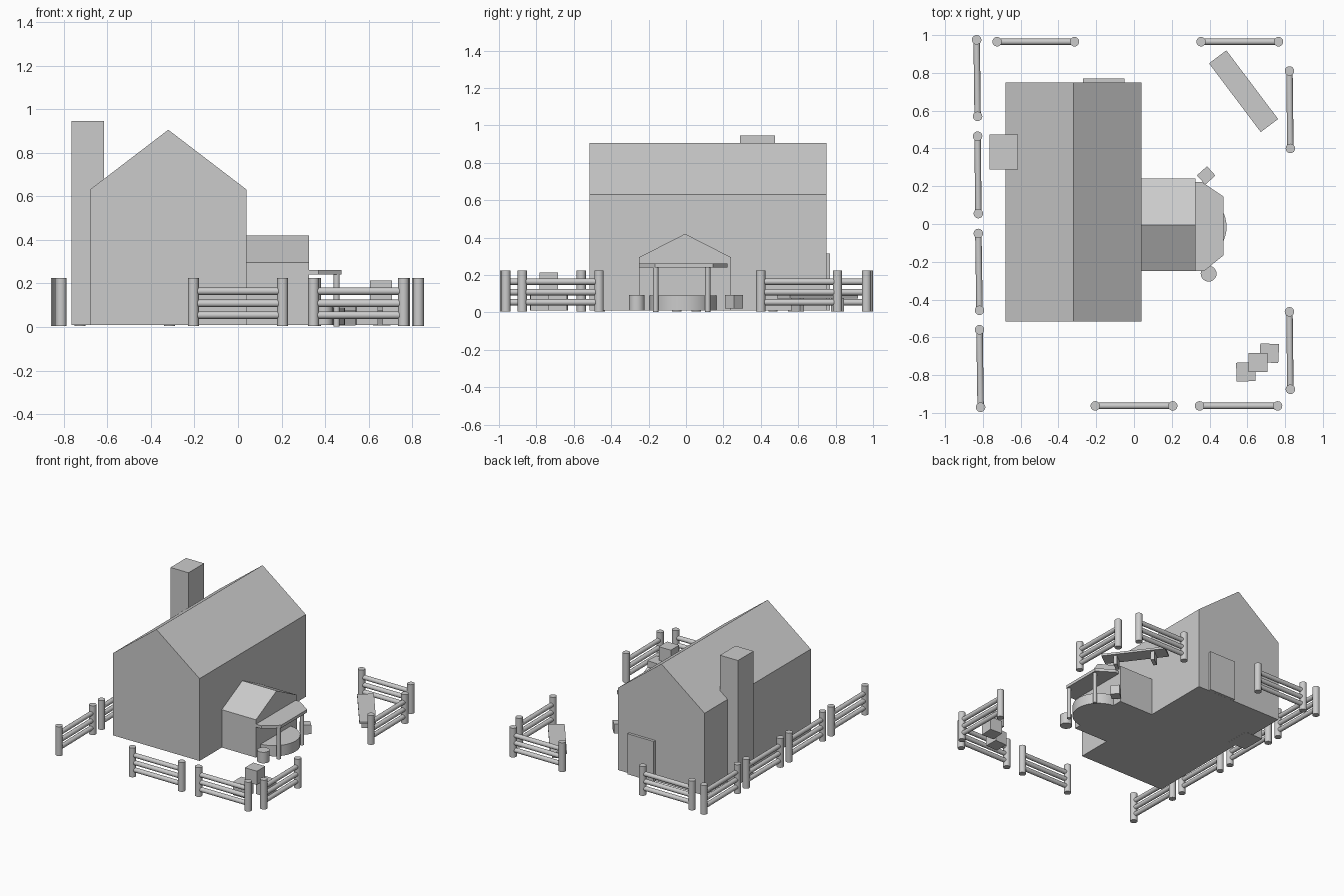
import bpy
from math import radians, hypot, atan2
from mathutils import Vector

if "Cube" in bpy.data.objects:
    bpy.data.objects.remove(bpy.data.objects["Cube"])


def prism(name, profile, direction, place):
    """Extrude a 2D profile; place maps profile points to 3D."""
    a = [Vector(place(*p)) for p in profile]
    d = Vector(direction)
    n = len(a)
    faces = [tuple(range(n))[::-1], tuple(range(n, 2 * n))]
    faces += [(i, (i + 1) % n, n + (i + 1) % n, n + i) for i in range(n)]
    me = bpy.data.meshes.new(name)
    me.from_pydata(a + [v + d for v in a], [], faces)
    ob = bpy.data.objects.new(name, me)
    bpy.context.collection.objects.link(ob)
    # keep normals pointing outward
    bpy.context.view_layer.objects.active = ob
    bpy.ops.object.select_all(action='DESELECT')
    ob.select_set(True)
    bpy.ops.object.mode_set(mode='EDIT')
    bpy.ops.mesh.select_all(action='SELECT')
    bpy.ops.mesh.normals_make_consistent(inside=False)
    bpy.ops.object.mode_set(mode='OBJECT')
    return ob


def box(name, centre, size, turn=0):
    bpy.ops.mesh.primitive_cube_add(size=1, location=centre,
                                    rotation=(0, 0, radians(turn)))
    ob = bpy.context.object
    ob.name = name
    ob.scale = size
    return ob


def rod(name, a, b, r, sides=24):
    a, b = Vector(a), Vector(b)
    d = b - a
    bpy.ops.mesh.primitive_cylinder_add(vertices=sides, radius=r, depth=d.length,
                                        location=(a + b) / 2)
    ob = bpy.context.object
    ob.name = name
    ob.rotation_euler = d.to_track_quat('Z', 'Y').to_euler()
    bpy.ops.object.shade_smooth_by_angle(angle=radians(35))
    return ob


# Main house, with gables facing front and back
prism("house", [(-0.68, 0.01), (0.04, 0.01), (0.04, 0.63), (-0.32, 0.905), (-0.68, 0.63)],
      (0, 1.265, 0), lambda x, z: (x, -0.515, z))
box("chimney", (-0.69, 0.382, 0.477), (0.15, 0.186, 0.936))
box("back_door", (-0.16, 0.755, 0.163), (0.22, 0.03, 0.305))

# Side wing, with its gable facing right
prism("side_wing", [(-0.25, 0.01), (0.24, 0.01), (0.24, 0.295), (-0.005, 0.42), (-0.25, 0.295)],
      (0.305, 0, 0), lambda y, z: (0.02, y, z))

# Porch: round floor, canopy and posts
rod("porch_floor", (0.31, -0.015, 0.01), (0.31, -0.015, 0.09), 0.18, 48)
prism("porch_canopy", [(0.32, 0.222), (0.36, 0.222), (0.475, 0.145), (0.475, -0.165),
                       (0.37, -0.25), (0.32, -0.25)],
      (0, 0, 0.022), lambda x, y: (x, y, 0.24))
for y in (-0.162, 0.116):
    rod("porch_post", (0.453, y, 0.003), (0.453, y, 0.245), 0.014)

# Barrel and small crate by the porch
rod("barrel", (0.395, -0.263, 0.01), (0.395, -0.263, 0.093), 0.042)
box("porch_crate", (0.382, 0.257, 0.057), (0.072, 0.066, 0.07), 42)

# Stacked crates in the front right corner
box("crate_left", (0.592, -0.783, 0.06), (0.1, 0.1, 0.1), 2)
box("crate_right", (0.716, -0.684, 0.06), (0.1, 0.1, 0.1), -3)
box("crate_top", (0.656, -0.734, 0.162), (0.1, 0.1, 0.103), 0)

# Plank bench in the back right corner
box("bench_seat", (0.58, 0.703, 0.081), (0.455, 0.115, 0.016), -53)
for s in (-1, 1):
    box("bench_leg", (0.58 + s * 0.08, 0.703 - s * 0.107, 0.041), (0.025, 0.08, 0.07), -53)

# Fence panels: two posts and three rails each
panels = [(-0.833, 0.975, -0.828, 0.57), (-0.828, 0.465, -0.824, 0.055),
          (-0.824, -0.05, -0.818, -0.457), (-0.818, -0.56, -0.812, -0.97),
          (-0.725, 0.965, -0.315, 0.965), (0.355, 0.965, 0.765, 0.965),
          (0.823, 0.81, 0.828, 0.40), (0.823, -0.465, 0.828, -0.875),
          (-0.205, -0.963, 0.205, -0.963), (0.347, -0.963, 0.76, -0.963)]
for x1, y1, x2, y2 in panels:
    for x, y in ((x1, y1), (x2, y2)):
        rod("fence_post", (x, y, 0.004), (x, y, 0.224), 0.025)
    for z in (0.054, 0.108, 0.164):
        rod("fence_rail", (x1, y1, z), (x2, y2, z), 0.017, 16)
